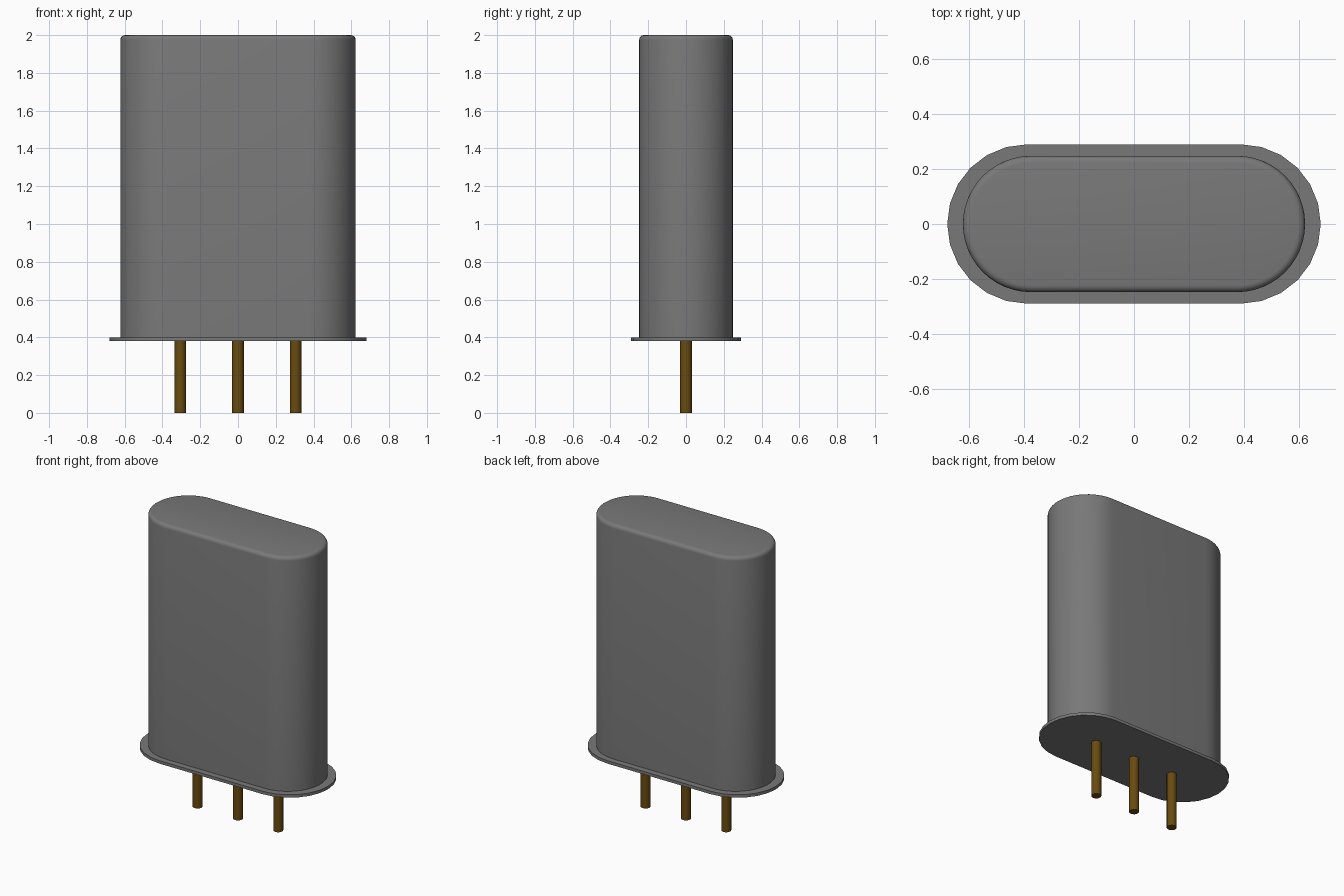
import bpy, bmesh, math

cube = bpy.data.objects.get("Cube")
if cube:
    bpy.data.objects.remove(cube, do_unlink=True)


def make_material(name, rgb):
    mat = bpy.data.materials.new(name)
    mat.use_nodes = True
    color = (*rgb, 1.0)
    mat.diffuse_color = color
    mat.node_tree.nodes["Principled BSDF"].inputs["Base Color"].default_value = color
    return mat


def stack_rings(name, rings, half_straight, steps, mat, center_x=0.0):
    """Loft capsule outlines, given as (radius, z) from bottom to top, and cap both ends."""
    bm = bmesh.new()
    loops = []
    for radius, z in rings:
        loop = []
        for side in (1, -1):
            # with no straight part the two arcs share their end points
            count = steps + 1 if half_straight > 0 else steps
            for i in range(count):
                a = math.pi * i / steps - math.pi / 2
                x = side * (half_straight + radius * math.cos(a))
                y = side * radius * math.sin(a)
                loop.append(bm.verts.new((center_x + x, y, z)))
        loops.append(loop)
    n = len(loops[0])
    for low, high in zip(loops, loops[1:]):
        for i in range(n):
            j = (i + 1) % n
            bm.faces.new((low[i], low[j], high[j], high[i]))
    bm.faces.new(list(reversed(loops[0])))
    bm.faces.new(loops[-1])
    mesh = bpy.data.meshes.new(name)
    bm.to_mesh(mesh)
    bm.free()
    mesh.materials.append(mat)
    obj = bpy.data.objects.new(name, mesh)
    bpy.context.collection.objects.link(obj)
    bpy.ops.object.select_all(action='DESELECT')
    obj.select_set(True)
    bpy.context.view_layer.objects.active = obj
    bpy.ops.object.shade_smooth_by_angle(angle=math.radians(30))
    return obj


grey = make_material("grey metal", (0.19, 0.19, 0.19))
bronze = make_material("bronze", (0.14, 0.07, 0.005))

# Base flange
stack_rings("base_flange", [(0.29, 0.38), (0.29, 0.40)], 0.39, 12, grey)

# Can with a rounded top edge
R, TOP, ROUND = 0.248, 2.0, 0.025
can_rings = [(R, 0.40)]
for k in range(5):
    a = math.pi / 2 * k / 4
    can_rings.append((R - ROUND + ROUND * math.cos(a), TOP - ROUND + ROUND * math.sin(a)))
stack_rings("can", can_rings, 0.375, 24, grey)

# Three pins below the flange
for label, x in (("right", -0.305), ("middle", 0.0), ("left", 0.305)):
    stack_rings("pin_" + label, [(0.031, 0.0), (0.031, 0.385)], 0.0, 8, bronze, x)
